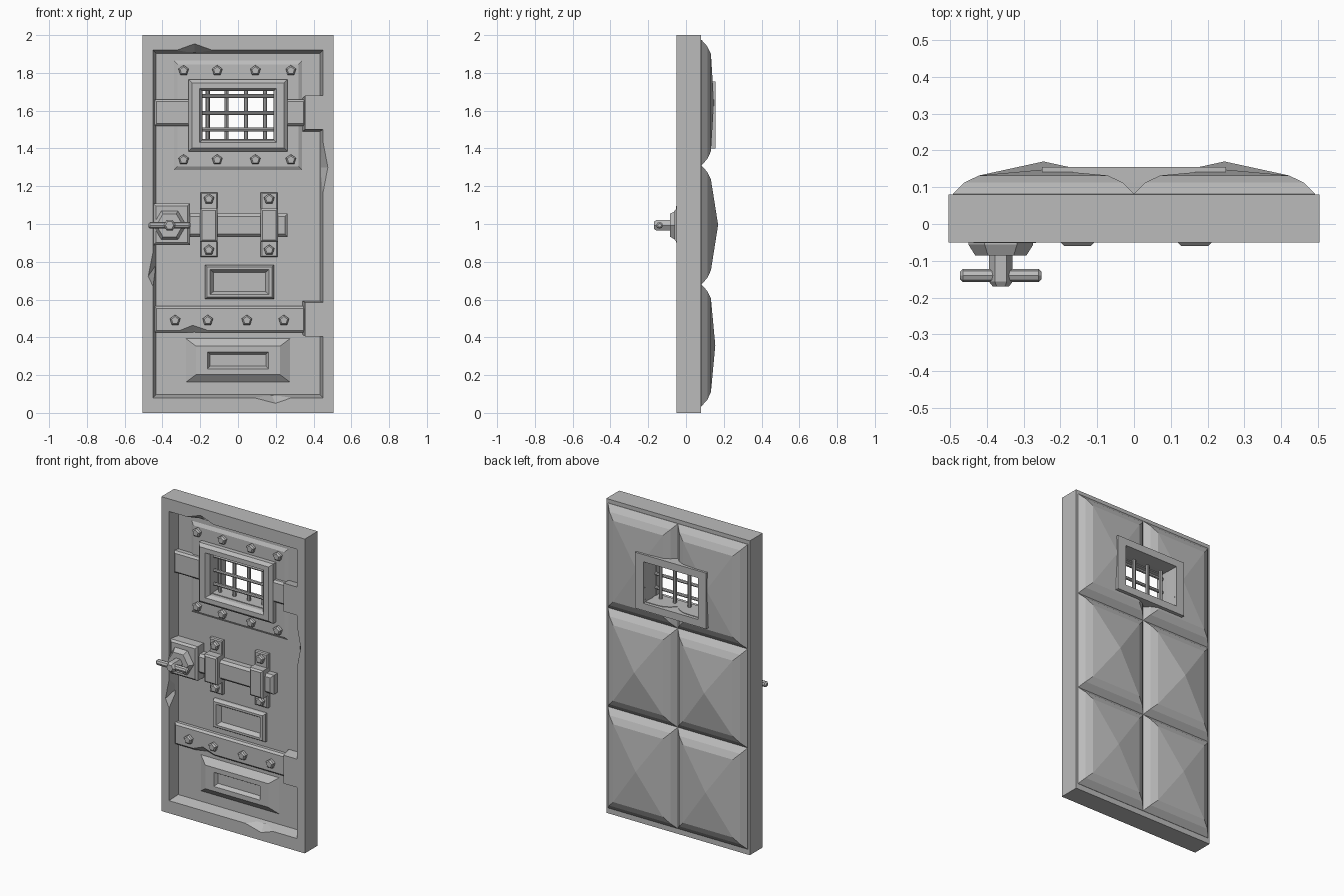
import bpy, bmesh
from math import cos, sin, pi
from mathutils import Vector, Matrix

cube = bpy.data.objects.get("Cube")
if cube:
    bpy.data.objects.remove(cube)

grey = bpy.data.materials.new("plain grey")
grey.use_nodes = True
grey.diffuse_color = (0.5, 0.5, 0.5, 1)
grey.node_tree.nodes["Principled BSDF"].inputs["Base Color"].default_value = (0.5, 0.5, 0.5, 1)

FRONT, PANEL, BACK = -0.05, 0.02, 0.08


def finish(name, bm):
    bmesh.ops.remove_doubles(bm, verts=bm.verts, dist=0.0002)
    bmesh.ops.recalc_face_normals(bm, faces=bm.faces)
    mesh = bpy.data.meshes.new(name)
    bm.to_mesh(mesh)
    bm.free()
    mesh.materials.append(grey)
    ob = bpy.data.objects.new(name, mesh)
    bpy.context.scene.collection.objects.link(ob)
    return ob


def skin(name, rings, loop=False):
    """Bridge rings of points; cap both ends unless the rings form a loop."""
    bm = bmesh.new()
    rows = [[bm.verts.new(p) for p in ring] for ring in rings]
    pairs = list(zip(rows, rows[1:])) + ([(rows[-1], rows[0])] if loop else [])
    for a, b in pairs:
        for i in range(len(a)):
            j = (i + 1) % len(a)
            bm.faces.new((a[i], a[j], b[j], b[i]))
    if not loop:
        bm.faces.new(rows[0])
        bm.faces.new(rows[-1])
    return finish(name, bm)


def rects(name, cx, cz, sizes, loop=False):
    """Stack of rectangles (half width, half height, y)."""
    corners = [(-1, -1), (1, -1), (1, 1), (-1, 1)]
    return skin(name, [[(cx + sx * w, y, cz + sz * h) for sx, sz in corners]
                       for w, h, y in sizes], loop)


def plate(name, x0, x1, z0, z1, y, bevel=0.012, base=PANEL + 0.01):
    w, h = (x1 - x0) / 2, (z1 - z0) / 2
    return rects(name, (x0 + x1) / 2, (z0 + z1) / 2,
                 [(w, h, base), (w, h, y + bevel), (w - bevel, h - bevel, y)])


def ngon(name, cx, cz, sides, sizes, turn=pi / 2):
    """Stack of regular polygons (radius, y)."""
    return skin(name, [[(cx + r * cos(turn + 2 * pi * i / sides), y,
                         cz + r * sin(turn + 2 * pi * i / sides))
                        for i in range(sides)] for r, y in sizes])


def rod(name, a, b, r, sides=8, bevel=0.0):
    a, b = Vector(a), Vector(b)
    d = (b - a).normalized()
    q = d.to_track_quat("Z", "Y")
    spec = [(a, r - bevel), (a + d * bevel, r), (b - d * bevel, r), (b, r - bevel)]
    if not bevel:
        spec = spec[1:3]
    return skin(name, [[c + q @ Vector((s * cos(2 * pi * i / sides), s * sin(2 * pi * i / sides), 0))
                        for i in range(sides)] for c, s in spec])


def cut(target, cutter, keep=False):
    mod = target.modifiers.new("cut", "BOOLEAN")
    mod.operation, mod.solver, mod.object = "DIFFERENCE", "EXACT", cutter
    deps = bpy.context.evaluated_depsgraph_get()
    mesh = bpy.data.meshes.new_from_object(target.evaluated_get(deps))
    target.modifiers.clear()
    target.data = mesh
    if not keep:
        bpy.data.objects.remove(cutter)


def chip(target, a, b, tip, y, depth):
    """Knock a wedge out of a front edge running from a to b."""
    mid = (Vector(a) + Vector(b)) / 2
    bm = bmesh.new()
    pts = [(p[0], y - 0.004, p[1]) for p in (a, b, tip)] + [(mid.x, y + depth, mid.y)]
    v = [bm.verts.new(p) for p in pts]
    for f in ((0, 1, 2), (0, 1, 3), (1, 2, 3), (2, 0, 3)):
        bm.faces.new([v[i] for i in f])
    cut(target, finish("chip_cutter", bm))


# Door slab with a tapered recess that steps around two hinge blocks
body = rects("door_slab", 0, 1, [(0.505, 1, FRONT), (0.505, 1, BACK)])
outline = [(-0.45, 0.08), (0.45, 0.08), (0.45, 0.405), (0.355, 0.405),
           (0.355, 0.585), (0.45, 0.585), (0.45, 1.5), (0.355, 1.5),
           (0.355, 1.68), (0.45, 1.68), (0.45, 1.92), (-0.45, 1.92)]
recess = skin("recess_cutter", [
    [(x * s, y, 1 + (z - 1) * t) for x, z in outline]
    for y, s, t in ((FRONT - 0.02, 1, 1), (FRONT, 1, 1), (PANEL, 0.965, 0.982))])
cut(body, recess)

# Chipped edges of the surround
chip(body, (-0.36, 1.91), (-0.10, 1.91), (-0.23, 1.957), FRONT, 0.06)
chip(body, (-0.44, 0.64), (-0.44, 0.91), (-0.478, 0.72), FRONT, 0.06)
chip(body, (0.44, 1.10), (0.44, 1.50), (0.478, 1.30), FRONT, 0.06)
chip(body, (0.04, 0.09), (0.32, 0.09), (0.2, 0.048), FRONT, 0.06)

# Riveted plate round the window
window_plate = rects("window_plate", 0, 1.575, [
    (0.34, 0.29, PANEL + 0.01), (0.34, 0.29, PANEL), (0.32, 0.27, 0.008)])

# Padded back: two columns of three cushions
cushions = []
for z0, z1, peak in ((0.035, 0.68, 0.155), (0.68, 1.31, 0.17), (1.31, 1.975, 0.148)):
    for side in (-1, 1):
        h = (z1 - z0) / 2
        name = "cushion_" + ("left" if side > 0 else "right")
        cushions.append(rects(name, side * 0.246, (z0 + z1) / 2, [
            (0.246, h, BACK - 0.01), (0.246, h, BACK + 0.002),
            (0.215, h - 0.035, 0.113), (0.175, h - 0.075, 0.132), (0, 0, peak)]))

# Window opening through slab, plate and upper cushions
hole = rects("window_cutter", 0, 1.58, [(0.191, 0.131, -0.2), (0.191, 0.131, 0.3)])
for part in [body, window_plate] + cushions[-2:]:
    cut(part, hole, keep=True)
bpy.data.objects.remove(hole)

# Window surrounds, front and back
rects("front_window_frame", 0, 1.575, [
    (0.262, 0.19, 0.03), (0.262, 0.19, -0.02), (0.243, 0.172, -0.038),
    (0.205, 0.143, -0.038), (0.188, 0.13, -0.015), (0.188, 0.13, 0.03)], loop=True)
rects("back_window_frame", 0, 1.577, [
    (0.25, 0.178, BACK - 0.01), (0.25, 0.178, 0.155),
    (0.192, 0.132, 0.155), (0.188, 0.13, BACK - 0.01)], loop=True)

# Window bars
for x in (-0.16, -0.06, 0.043, 0.143):
    rod("upright_bar", (x, 0.05, 1.44), (x, 0.05, 1.72), 0.011)
for z in (1.5, 1.587, 1.677):
    rod("cross_bar", (-0.2, 0.03, z), (0.2, 0.03, z), 0.01)

# Straps
plate("upper_strap_right", -0.443, -0.25, 1.52, 1.66, -0.02)
plate("upper_strap_left", 0.25, 0.36, 1.52, 1.66, -0.02)
strap = plate("lower_strap", -0.443, 0.36, 0.425, 0.565, -0.012)
chip(strap, (-0.36, 0.42), (-0.10, 0.42), (-0.24, 0.468), -0.012, 0.04)

# Five-sided rivets
rivets = [(x, z, 0.008) for z in (1.34, 1.812) for x in (-0.288, -0.11, 0.092, 0.28)]
rivets += [(x, 0.49, -0.012) for x in (-0.333, -0.16, 0.047, 0.243)]
rivets += [(x, z, -0.004) for z in (0.862, 1.132) for x in (-0.154, 0.165)]
for x, z, y in rivets:
    ngon("rivet", x, z, 5, [(0.029, y + 0.01), (0.029, y - 0.016), (0.02, y - 0.025)])

# Sliding bolt with its two brackets
plate("sliding_bolt", -0.27, 0.263, 0.932, 1.055, -0.03, 0.015)
for x in (-0.154, 0.165):
    plate("bracket_plate", x - 0.045, x + 0.045, 0.825, 1.168, -0.004, 0.006)
    plate("bracket_clamp", x - 0.046, x + 0.046, 0.905, 1.082, -0.06, 0.01)

# Lock block and turning handle
plate("lock_block", -0.447, -0.255, 0.89, 1.108, -0.052, 0.012)
hx, hz = -0.362, 0.993
ngon("handle_base", hx, hz, 6, [(0.088, -0.045), (0.088, -0.056), (0.07, -0.085)], 0)
ngon("handle_shaft", hx, hz, 6, [(0.032, -0.08), (0.032, -0.157), (0.022, -0.17)], 0)
rod("handle_grip", (hx - 0.111, -0.14, hz), (hx + 0.111, -0.14, hz), 0.018, 8, 0.008)

# Small framed hatch
rects("hatch_frame", 0.008, 0.693, [
    (0.183, 0.09, 0.03), (0.183, 0.09, 0.005), (0.172, 0.08, -0.01),
    (0.155, 0.066, -0.01), (0.137, 0.05, 0.016)])

# Sloped lower panel with a slot
rects("slot_panel", 0, 0.278, [
    (0.275, 0.115, 0.03), (0.275, 0.115, PANEL), (0.222, 0.075, -0.012),
    (0.162, 0.045, -0.012), (0.148, 0.031, 0.012)])
